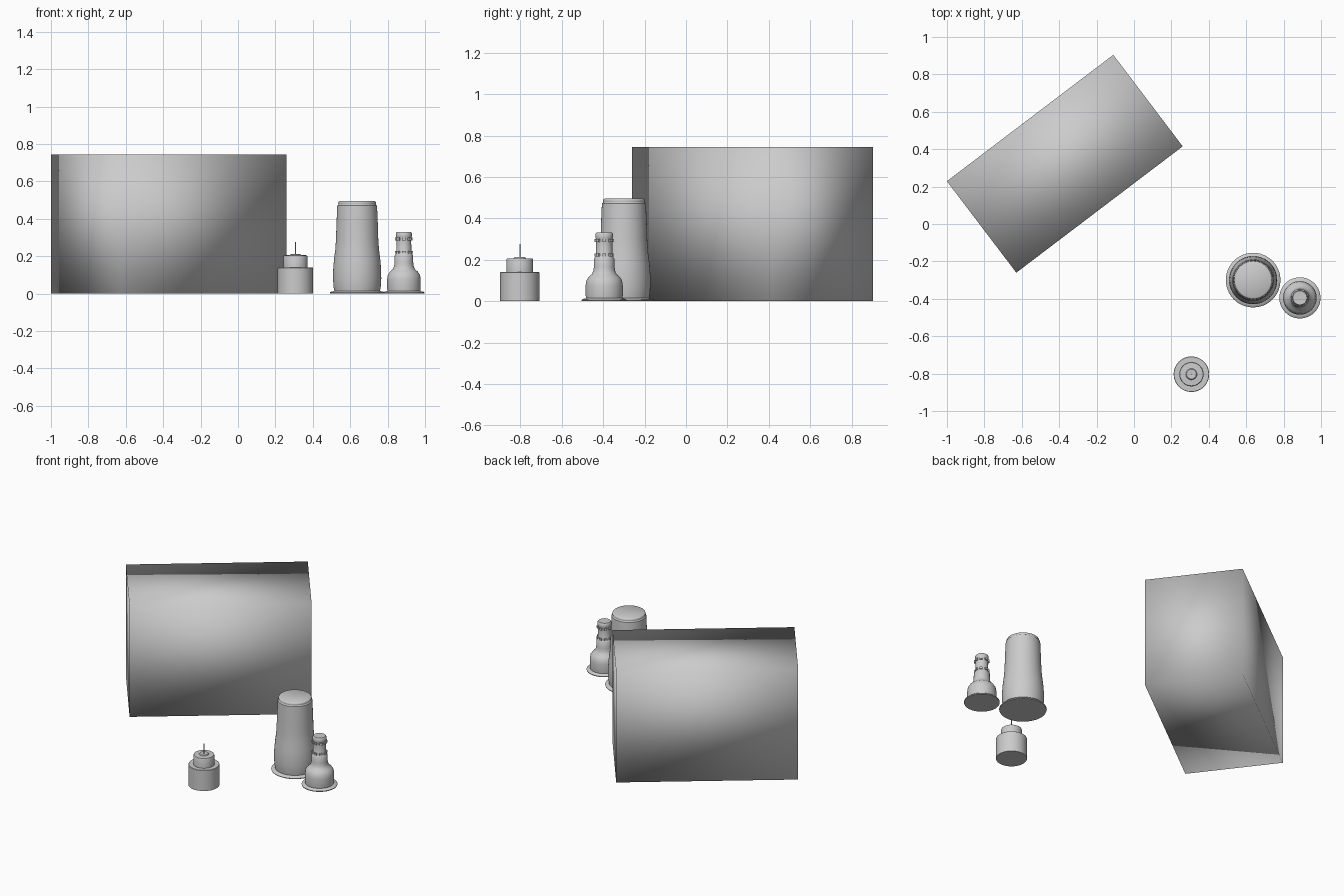
import bpy, bmesh
from math import pi, sin, cos, radians
from mathutils import Matrix, Vector

if "Cube" in bpy.data.objects:
    bpy.data.objects.remove(bpy.data.objects["Cube"])


def finish(bm, name, loc=(0, 0, 0), rot=0.0, angle=None):
    bmesh.ops.recalc_face_normals(bm, faces=bm.faces)
    me = bpy.data.meshes.new(name)
    bm.to_mesh(me)
    bm.free()
    ob = bpy.data.objects.new(name, me)
    bpy.context.collection.objects.link(ob)
    ob.location = loc
    ob.rotation_euler[2] = rot
    bpy.ops.object.select_all(action='DESELECT')
    ob.select_set(True)
    bpy.context.view_layer.objects.active = ob
    if angle:
        bpy.ops.object.shade_smooth_by_angle(angle=radians(angle))
    else:
        bpy.ops.object.shade_smooth()
    return ob


def lathe(name, profile, loc, angle=None, n=48):
    """Spin a list of (radius, height) points; ends on the axis are closed by a fan."""
    bm = bmesh.new()
    rings = []
    for r, z in profile:
        if r == 0:
            rings.append([bm.verts.new((0, 0, z))] * n)
        else:
            rings.append([bm.verts.new((r * cos(2 * pi * i / n), r * sin(2 * pi * i / n), z))
                          for i in range(n)])
    for a, b in zip(rings, rings[1:]):
        for i in range(n):
            j = (i + 1) % n
            quad = list(dict.fromkeys((a[i], a[j], b[j], b[i])))
            bm.faces.new(quad)
    return finish(bm, name, loc, 0, angle)


# Large carton, softly shaded block turned on the ground
bm = bmesh.new()
bmesh.ops.create_cube(bm, size=1)
bmesh.ops.scale(bm, vec=(1.117, 0.614, 0.745), verts=bm.verts)
finish(bm, "large_box", (-0.37, 0.322, 0.3725), radians(37.2))

# Small stepped jar with a thin wick
jar = (0.307, -0.803, 0)
lathe("small_jar", [(0, 0), (0.095, 0), (0.095, 0.138), (0.093, 0.14), (0.065, 0.14),
                    (0.065, 0.198), (0.062, 0.205), (0.03, 0.207), (0.026, 0.212),
                    (0.008, 0.213), (0, 0.21)], jar, 35)
lathe("wick", [(0, 0.205), (0.0025, 0.205), (0.0025, 0.276), (0, 0.276)], jar, 35, 8)

# Tall canister with a base flange and rimmed lid
lathe("tall_canister", [(0, 0.002), (0.144, 0), (0.146, 0.005), (0.142, 0.01), (0.122, 0.014),
                        (0.126, 0.035), (0.129, 0.08), (0.128, 0.13), (0.124, 0.18),
                        (0.117, 0.235), (0.113, 0.29), (0.111, 0.36), (0.107, 0.455),
                        (0.106, 0.472), (0.101, 0.475), (0.1, 0.479), (0.102, 0.484),
                        (0.1, 0.491), (0.094, 0.495), (0, 0.492)],
      (0.637, -0.3, 0), 50)

# Short bottle with a narrow neck
bottle = (0.887, -0.395, 0)
lathe("neck_bottle", [(0, 0.002), (0.109, 0), (0.11, 0.005), (0.105, 0.01), (0.088, 0.014),
                      (0.09, 0.03), (0.09, 0.075), (0.086, 0.1), (0.074, 0.118),
                      (0.06, 0.13), (0.053, 0.145), (0.05, 0.165), (0.049, 0.205),
                      (0.044, 0.212), (0.04, 0.22), (0.039, 0.28), (0.039, 0.296),
                      (0.042, 0.305), (0.042, 0.325), (0.037, 0.331), (0, 0.329)],
      bottle, 50)

# Two rings of little lugs around the neck
bm = bmesh.new()
for z, r in ((0.222, 0.042), (0.292, 0.041)):
    for k in range(8):
        a = 2 * pi * k / 8
        m = (Matrix.Rotation(a, 4, 'Z') @ Matrix.Translation(Vector((r, 0, z)))
             @ Matrix.Diagonal((0.012, 0.018, 0.014, 1)))
        bmesh.ops.create_cube(bm, size=1, matrix=m)
finish(bm, "neck_lugs", bottle, 0, 35)
